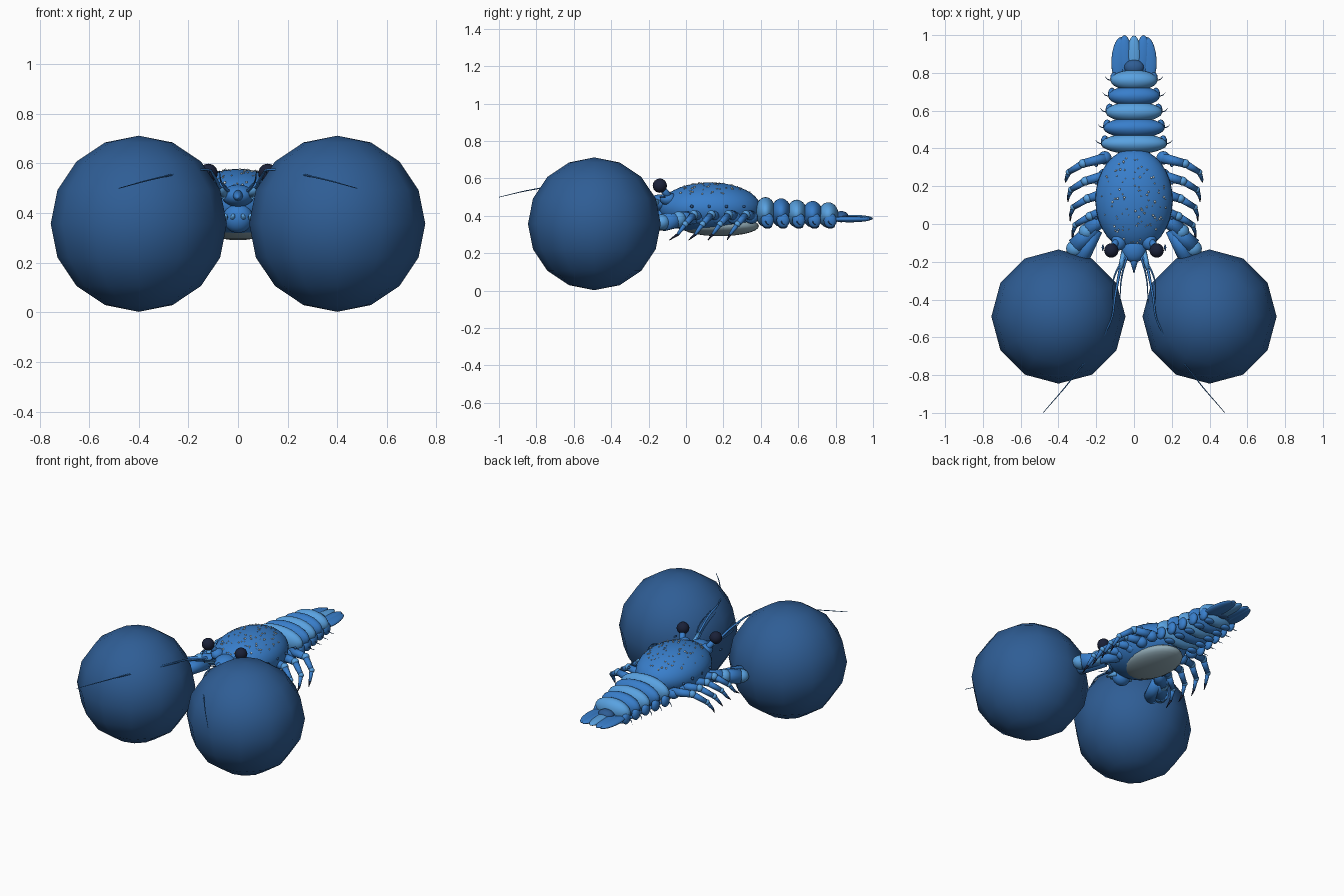
import bpy, bmesh, math, random
from mathutils import Vector, Matrix

if "Cube" in bpy.data.objects:
    bpy.data.objects.remove(bpy.data.objects["Cube"])
random.seed(4)


def material(name, rgb):
    m = bpy.data.materials.new(name)
    m.diffuse_color = (*rgb, 1)
    m.use_nodes = True
    m.node_tree.nodes["Principled BSDF"].inputs["Base Color"].default_value = m.diffuse_color
    return m


MID = material("mid_blue", (0.04, 0.21, 0.60))
LIGHT = material("light_blue", (0.10, 0.36, 0.75))
DEEP = material("deep_blue", (0.028, 0.11, 0.30))
DARK = material("near_black", (0.01, 0.015, 0.04))
BELLY = material("belly", (0.28, 0.40, 0.46))
SPOT = material("speckle", (0.65, 0.75, 0.80))


def finish(name, bm, mat):
    me = bpy.data.meshes.new(name)
    for f in bm.faces:
        f.smooth = True
    bm.to_mesh(me)
    bm.free()
    me.materials.append(mat)
    ob = bpy.data.objects.new(name, me)
    bpy.context.collection.objects.link(ob)
    return ob


def ball(name, loc, rad, mat, yaw=0, pitch=0, seg=24, rings=14):
    bm = bmesh.new()
    bmesh.ops.create_uvsphere(bm, u_segments=seg, v_segments=rings, radius=1)
    m = (Matrix.Translation(loc) @ Matrix.Rotation(yaw, 4, 'Z')
         @ Matrix.Rotation(pitch, 4, 'X') @ Matrix.Diagonal((*rad, 1)))
    bm.transform(m)
    return finish(name, bm, mat)


def rod(name, a, b, r1, r2, mat, seg=12):
    a, b = Vector(a), Vector(b)
    bm = bmesh.new()
    bmesh.ops.create_cone(bm, cap_ends=True, segments=seg, radius1=r1, radius2=r2,
                          depth=(b - a).length)
    q = (b - a).to_track_quat('Z', 'Y').to_matrix().to_4x4()
    bm.transform(Matrix.Translation((a + b) / 2) @ q)
    return finish(name, bm, mat)


def whisker(name, pts, r, mat):
    cu = bpy.data.curves.new(name, 'CURVE')
    cu.dimensions = '3D'
    cu.bevel_depth = r
    cu.bevel_resolution = 1
    cu.resolution_u = 6
    sp = cu.splines.new('BEZIER')
    sp.bezier_points.add(len(pts) - 1)
    for i, (bp, p) in enumerate(zip(sp.bezier_points, pts)):
        bp.co = p
        bp.handle_left_type = bp.handle_right_type = 'AUTO'
        bp.radius = 1 - 0.8 * i / (len(pts) - 1)
    cu.materials.append(mat)
    bpy.context.collection.objects.link(bpy.data.objects.new(name, cu))


# Carapace, belly plate and head
C, R = Vector((0, 0.128, 0.44)), Vector((0.205, 0.272, 0.138))
ball("carapace", C, R, MID, seg=32, rings=20)
ball("belly_plate", (0, 0.18, 0.345), (0.145, 0.21, 0.054), BELLY)
ball("head", (0, -0.13, 0.47), (0.065, 0.075, 0.045), MID)
ball("mouth", (0, -0.12, 0.38), (0.06, 0.05, 0.06), MID)
rod("rostrum", (0, -0.16, 0.475), (0, -0.26, 0.46), 0.032, 0.002, MID)

# Speckles scattered over the carapace top
bm = bmesh.new()
for i in range(95):
    a, d = random.uniform(0, math.tau), math.sqrt(random.uniform(0, 0.72))
    n = Vector((d * math.cos(a), d * math.sin(a), math.sqrt(1 - d * d)))
    s = random.uniform(0.003, 0.007)
    bmesh.ops.create_icosphere(bm, subdivisions=1, radius=s,
                               matrix=Matrix.Translation(C + n * R))
finish("speckles", bm, SPOT)

# Tail segments, alternating in colour
for i in range(5):
    y, w = 0.425 + 0.084 * i, 0.174 - 0.0125 * i
    col = MID if i % 2 else LIGHT
    ball(f"tail_segment_{i+1}", (0, y, 0.42 - 0.004 * i), (w, 0.055, 0.08 - 0.003 * i), col)
    for s in (-1, 1):
        ball("side_plate", (s * (w - 0.02), y + 0.01, 0.375), (0.022, 0.035, 0.04), MID, seg=12, rings=8)
        ball("swimmeret", (s * w * 0.5, y + 0.01, 0.345), (0.035, 0.025, 0.014), MID, seg=12, rings=8)
        whisker("tail_spine", [(s * (w - 0.02), y, 0.38), (s * (w + 0.015), y + 0.005, 0.36),
                               (s * (w + 0.03), y + 0.02, 0.35)], 0.004, DEEP)

# Tail fan
ball("telson_base", (0, 0.83, 0.395), (0.052, 0.04, 0.03), DEEP)
ball("telson", (0, 0.89, 0.387), (0.036, 0.108, 0.018), LIGHT)
for s in (-1, 1):
    ball("inner_fan", (s * 0.045, 0.89, 0.384), (0.036, 0.11, 0.016), MID, yaw=-s * 0.06)
    ball("outer_fan", (s * 0.077, 0.875, 0.381), (0.042, 0.115, 0.016), MID, yaw=s * 0.08)

for s in (-1, 1):
    # Huge rounded claws and their arms
    ball("claw_ball", (s * 0.4, -0.49, 0.357), (0.355,) * 3, DEEP, seg=12, rings=8)
    rod("claw_upper_arm", (s * 0.14, 0.05, 0.39), (s * 0.25, -0.04, 0.38), 0.032, 0.042, MID)
    ball("claw_elbow", (s * 0.25, -0.04, 0.38), (0.043,) * 3, LIGHT, seg=16, rings=10)
    rod("claw_forearm", (s * 0.21, -0.02, 0.38), (s * 0.31, -0.12, 0.365), 0.038, 0.048, MID)
    ball("claw_wrist", (s * 0.31, -0.13, 0.365), (0.05, 0.045, 0.042), LIGHT, seg=16, rings=10)
    rod("claw_mount", (s * 0.2, -0.03, 0.37), (s * 0.29, -0.2, 0.36), 0.035, 0.045, MID)

    # Eyes on stalks
    rod("eye_stalk", (s * 0.085, -0.08, 0.49), (s * 0.12, -0.137, 0.555), 0.02, 0.016, MID)
    ball("eye_socket", (s * 0.08, -0.095, 0.49), (0.04, 0.045, 0.035), MID, seg=16, rings=10)
    ball("eye", (s * 0.12, -0.14, 0.561), (0.038,) * 3, DARK, seg=20, rings=12)
    ball("cheek_spine", (s * 0.165, -0.125, 0.5), (0.006, 0.018, 0.006), DEEP, seg=8, rings=6)

    # Long and short feelers
    rod("feeler_base", (s * 0.05, -0.15, 0.47), (s * 0.075, -0.24, 0.50), 0.018, 0.011, LIGHT)
    whisker("long_feeler", [(s * 0.07, -0.22, 0.495), (s * 0.10, -0.38, 0.555), (s * 0.125, -0.52, 0.575),
                            (s * 0.33, -0.82, 0.54), (s * 0.48, -0.998, 0.5)], 0.008, MID)
    for dx in (0.075, 0.115):
        whisker("short_feeler", [(s * 0.03, -0.15, 0.48), (s * (dx - 0.01), -0.28, 0.52),
                                 (s * dx, -0.42, 0.57)], 0.007, MID)
    for k in range(2):
        rod("mouth_palp", (s * (0.025 + 0.03 * k), -0.1, 0.37), (s * (0.02 + 0.03 * k), -0.19, 0.39),
            0.016, 0.008, LIGHT)

    # Four walking legs, swept forward
    for k in range(4):
        y = 0.33 - 0.093 * k
        x = 0.36 - 0.012 * k
        hip, knee = (s * 0.15, y + 0.02, 0.40), (s * (x - 0.09), y - 0.01, 0.405)
        shin, foot = (s * (x - 0.015), y - 0.055, 0.355), (s * x, y - 0.095, 0.30)
        tip = (s * (x + 0.002), y - 0.11 - 0.01 * k, 0.27)
        rod("leg_thigh", hip, knee, 0.028, 0.021, MID)
        ball("leg_knee", knee, (0.024,) * 3, LIGHT, seg=12, rings=8)
        rod("leg_shin", knee, shin, 0.02, 0.015, MID)
        ball("leg_ankle", shin, (0.017,) * 3, LIGHT, seg=12, rings=8)
        rod("leg_foot", shin, foot, 0.014, 0.008, MID)
        rod("leg_tip", foot, tip, 0.008, 0.002, DARK, seg=8)
        ball("leg_socket", (s * 0.155, y + 0.02, 0.39), (0.036, 0.036, 0.034), MID, seg=14, rings=8)
        ball("side_stud", (s * 0.2, y - 0.02, 0.45), (0.009,) * 3, DEEP, seg=8, rings=6)
